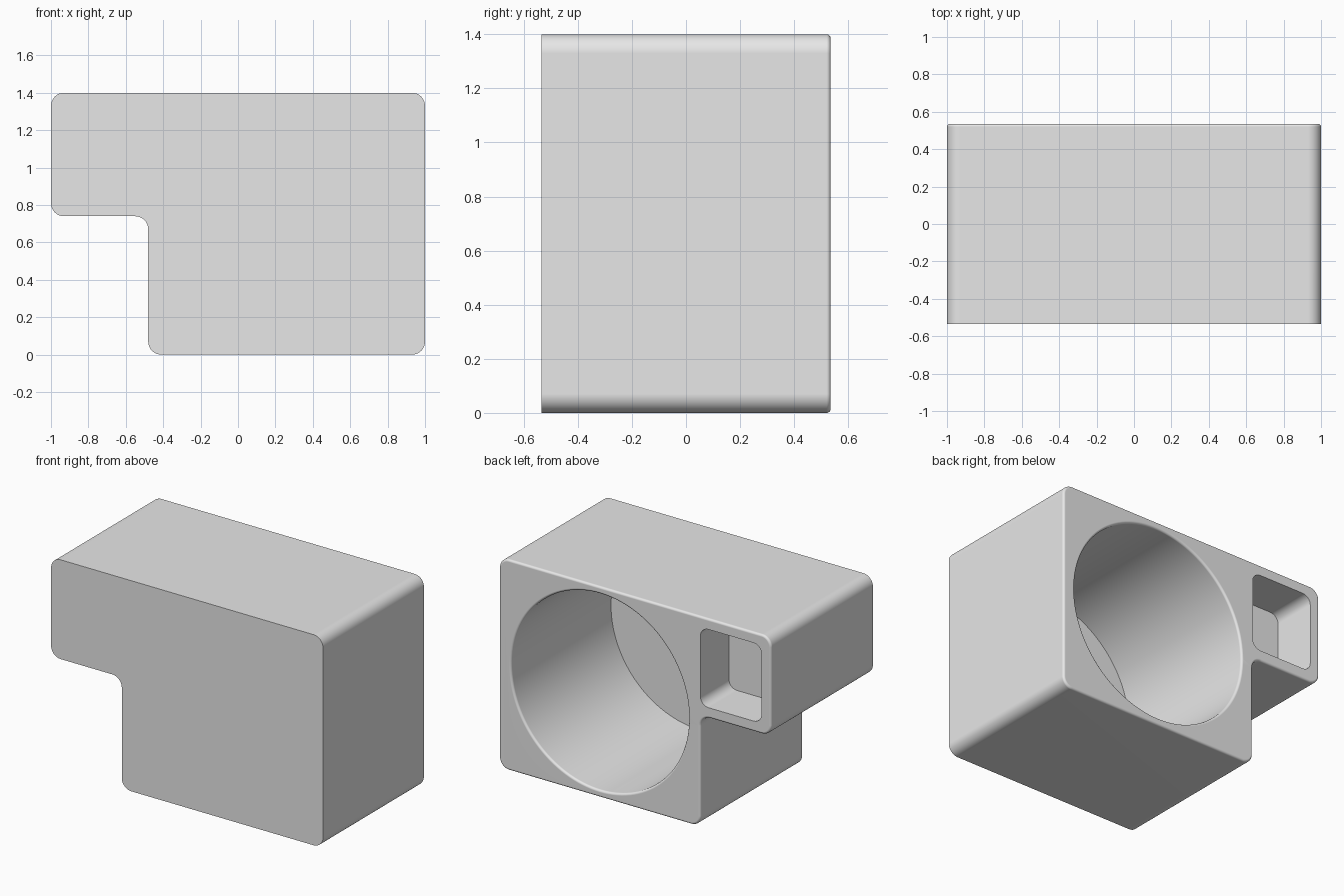
import bpy
import bmesh
from math import cos, sin, pi, radians
from mathutils import Matrix, Vector

if "Cube" in bpy.data.objects:
    bpy.data.objects.remove(bpy.data.objects["Cube"], do_unlink=True)

BACK = 0.535      # y of the open back face
EDGE = 0.015      # small rounding on the back rims

grey = bpy.data.materials.new("plain grey")
grey.use_nodes = True
grey.diffuse_color = (0.8, 0.8, 0.8, 1)
grey.node_tree.nodes["Principled BSDF"].inputs["Base Color"].default_value = (0.8, 0.8, 0.8, 1)


def finish(name, bm):
    bmesh.ops.recalc_face_normals(bm, faces=bm.faces[:])
    mesh = bpy.data.meshes.new(name)
    bm.to_mesh(mesh)
    bm.free()
    mesh.materials.append(grey)
    obj = bpy.data.objects.new(name, mesh)
    bpy.context.collection.objects.link(obj)
    return obj


def rounded_prism(name, outline, y0, y1, radius, rim=0):
    """Extrude an x-z outline along y, round its long edges and its back rim."""
    bm = bmesh.new()
    face = bm.faces.new([bm.verts.new((x, y0, z)) for x, z in outline])
    new = bmesh.ops.extrude_face_region(bm, geom=[face])["geom"]
    bmesh.ops.translate(bm, vec=(0, y1 - y0, 0),
                        verts=[v for v in new if isinstance(v, bmesh.types.BMVert)])
    bmesh.ops.recalc_face_normals(bm, faces=bm.faces[:])
    long_edges = [e for e in bm.edges if abs(e.verts[0].co.y - e.verts[1].co.y) > 0.01]
    bmesh.ops.bevel(bm, geom=long_edges, offset=radius, segments=10,
                    profile=0.5, affect='EDGES')
    if rim:
        back = [e for e in bm.edges if all(abs(v.co.y - y1) < 1e-4 for v in e.verts)]
        bmesh.ops.bevel(bm, geom=back, offset=rim, segments=4,
                        profile=0.5, affect='EDGES')
    return finish(name, bm)


def lathe_along_y(name, profile, x, z, steps):
    """Spin (radius, y) points around an axis parallel to y."""
    bm = bmesh.new()
    rings = []
    for r, y in profile:
        rings.append([bm.verts.new((x + r * cos(2 * pi * i / steps), y,
                                    z + r * sin(2 * pi * i / steps))) for i in range(steps)])
    for a, b in zip(rings, rings[1:]):
        for i in range(steps):
            j = (i + 1) % steps
            bm.faces.new((a[i], a[j], b[j], b[i]))
    bm.faces.new(rings[0])
    bm.faces.new(rings[-1])
    return finish(name, bm)


# L-shaped block with an overhanging arm
body = rounded_prism("housing",
                     [(-1, 0.74), (-0.48, 0.74), (-0.48, 0), (1, 0), (1, 1.4), (-1, 1.4)],
                     -BACK, BACK, 0.07, EDGE)

# Deep round bore with a rounded mouth
bore_r = 0.652
mouth = [(bore_r + EDGE * (1 - cos(t)), BACK - EDGE + EDGE * sin(t))
         for t in (pi / 2 * k / 4 for k in range(5))]
bore = lathe_along_y("bore_cutter",
                     [(bore_r, -BACK + 0.02)] + mouth + [(bore_r + EDGE, BACK + 0.1)],
                     0.26, 0.7, 128)

# Shallow rounded pocket in the arm
pocket = rounded_prism("pocket_cutter",
                       [(-0.93, 0.81), (-0.48, 0.81), (-0.48, 1.33), (-0.93, 1.33)],
                       BACK - 0.3, BACK + 0.1, 0.06)

bpy.ops.object.select_all(action='DESELECT')
bpy.context.view_layer.objects.active = body
body.select_set(True)
for cutter in (bore, pocket):
    cutter.hide_render = True
    mod = body.modifiers.new(cutter.name, 'BOOLEAN')
    mod.operation = 'DIFFERENCE'
    mod.solver = 'EXACT'
    mod.object = cutter
    bpy.ops.object.modifier_apply(modifier=mod.name)
    bpy.data.objects.remove(cutter, do_unlink=True)

# Smooth rounding, crisp front and hole floors
bpy.ops.object.shade_smooth_by_angle(angle=radians(30))
normals = body.modifiers.new("flat_panels", 'WEIGHTED_NORMAL')
normals.keep_sharp = True
